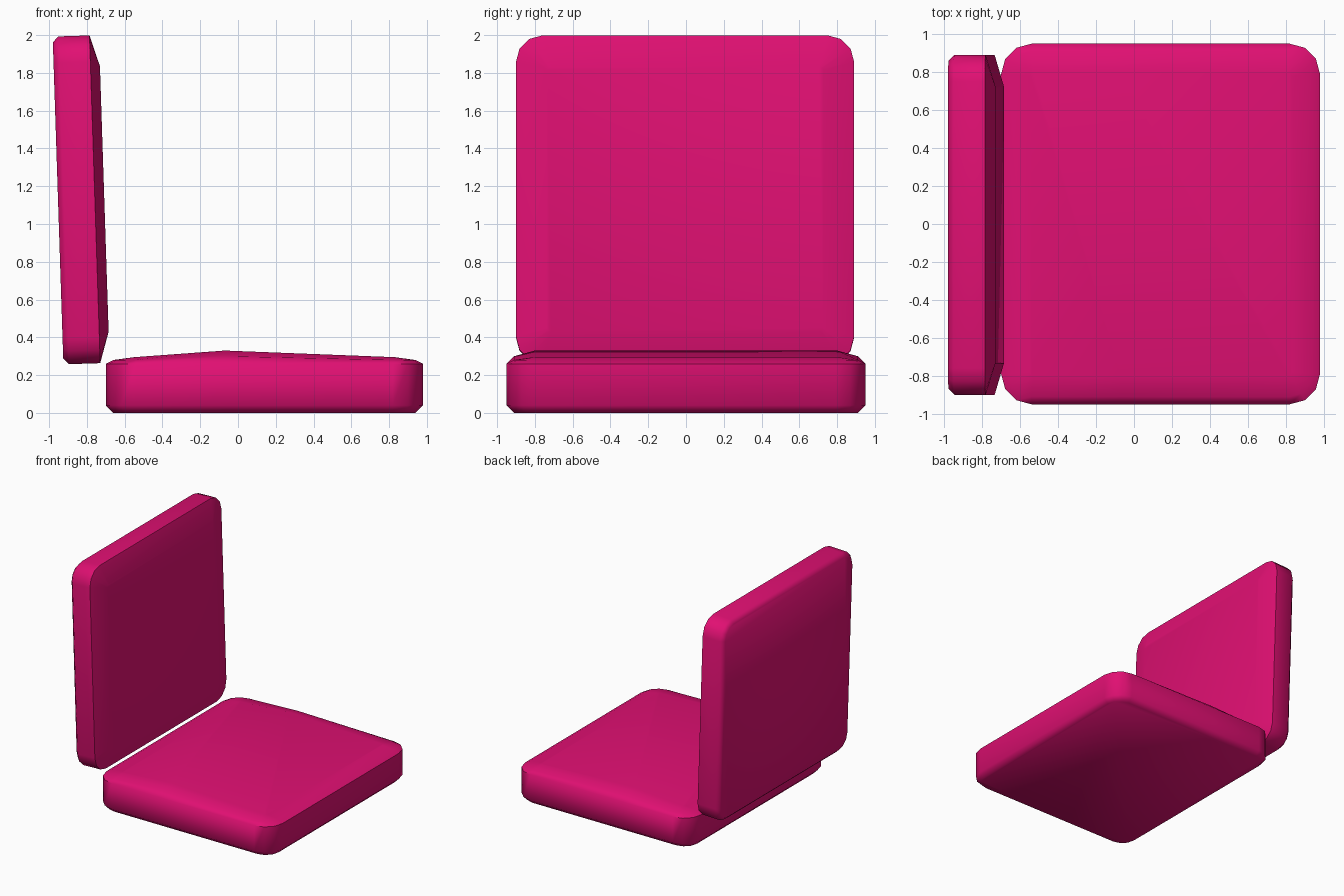
import bpy, bmesh, math

if "Cube" in bpy.data.objects:
    bpy.data.objects.remove(bpy.data.objects["Cube"])

pink = bpy.data.materials.new("pink")
pink.diffuse_color = (0.75, 0.005, 0.17, 1)
pink.use_nodes = True
pink.node_tree.nodes["Principled BSDF"].inputs["Base Color"].default_value = pink.diffuse_color


def outline(a0, a1, b0, b1, r, inset, split):
    """Rounded rectangle, optionally with a point on each long edge at a = split."""
    rr = max(r - inset, 0.02)
    a0, a1, b0, b1 = a0 + inset, a1 - inset, b0 + inset, b1 - inset
    pts = []
    corners = [(a1 - rr, b1 - rr), (a0 + rr, b1 - rr), (a0 + rr, b0 + rr), (a1 - rr, b0 + rr)]
    for q, (ca, cb) in enumerate(corners):
        for k in range(4):
            t = math.radians(90 * q + 30 * k)
            pts.append((ca + rr * math.cos(t), cb + rr * math.sin(t)))
        if split is not None and q in (0, 2):
            pts.append((split, b1 if q == 0 else b0))
    return pts


def cushion(name, bounds, r, layers, place, split=None):
    """Loft rounded outlines given as (inset, height) layers, then cap both ends."""
    bm = bmesh.new()
    rings = []
    for inset, h in layers:
        pts = outline(*bounds, r, inset, split)
        rings.append([bm.verts.new(place(a, b, h)) for a, b in pts])
    n = len(rings[0])
    for lo, hi in zip(rings, rings[1:]):
        for i in range(n):
            j = (i + 1) % n
            bm.faces.new((lo[i], lo[j], hi[j], hi[i]))
    bm.faces.new(rings[0][::-1])
    top = rings[-1]
    if split is None:
        bm.faces.new(top)
    else:  # two planes meeting at the crown line
        bm.faces.new(top[4:14])
        bm.faces.new(top[13:] + top[:5])
    bmesh.ops.recalc_face_normals(bm, faces=bm.faces)
    me = bpy.data.meshes.new(name)
    bm.to_mesh(me)
    bm.free()
    ob = bpy.data.objects.new(name, me)
    bpy.context.collection.objects.link(ob)
    me.materials.append(pink)
    bpy.context.view_layer.objects.active = ob
    ob.select_set(True)
    bpy.ops.object.shade_smooth_by_angle(angle=math.radians(60))
    ob.select_set(False)


# Seat cushion: top crowned along a line at x = CROWN
CROWN = -0.07


def seat_point(x, y, h):
    ramp = (x + 0.55) / (CROWN + 0.55) if x < CROWN else (0.83 - x) / (0.83 - CROWN)
    lift = 0.035 * max(ramp, 0)
    weight = max(0, min(1, (h - 0.26) / 0.035))
    return x, y, h + lift * weight


cushion("seat_cushion", (-0.70, 0.98, -0.95, 0.95), 0.16,
        [(0.04, 0), (0, 0.04), (0, 0.26), (0.04, 0.28), (0.15, 0.295)],
        seat_point, CROWN)

# Back cushion: leans slightly backwards
LEAN = 0.0327


def back_point(y, u, t):
    t -= 0.9155
    c, s = math.cos(LEAN), math.sin(LEAN)
    return t * c - u * s, y, u * c + t * s


cushion("back_cushion", (-0.90, 0.89, 0.287, 2.023), 0.14,
        [(0.03, 0), (0, 0.03), (0, 0.195), (0.165, 0.245)], back_point)
